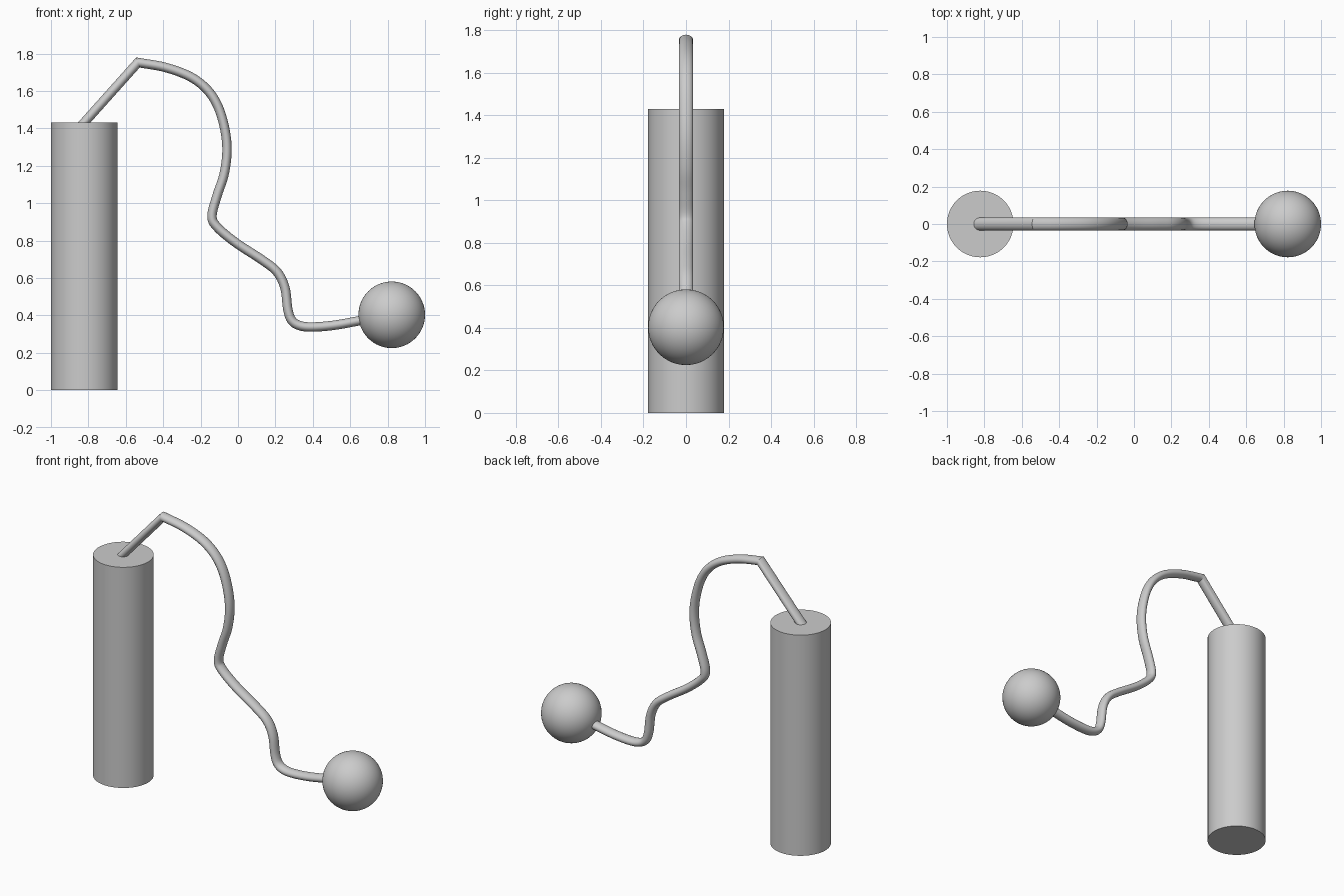
import bpy, bmesh, math
from mathutils import Vector

cube = bpy.data.objects.get("Cube")
if cube:
    bpy.data.objects.remove(cube, do_unlink=True)

grey = bpy.data.materials.new("plain_grey")
grey.use_nodes = True
colour = (0.6, 0.6, 0.6, 1)
grey.diffuse_color = colour
grey.node_tree.nodes["Principled BSDF"].inputs["Base Color"].default_value = colour

RADIUS = 0.178
HEIGHT = 1.43
END_X = 1 - RADIUS


def finish(obj, name):
    obj.name = obj.data.name = name
    obj.data.materials.append(grey)
    bpy.ops.object.select_all(action="DESELECT")
    obj.select_set(True)
    bpy.context.view_layer.objects.active = obj
    bpy.ops.object.shade_smooth_by_angle(angle=math.radians(30))


def smooth_path(points, steps=6):
    """Catmull-Rom curve through the points."""
    p = [2 * points[0] - points[1]] + points + [2 * points[-1] - points[-2]]
    path = []
    for a, b, c, d in zip(p, p[1:], p[2:], p[3:]):
        for i in range(steps):
            t = i / steps
            path.append(0.5 * (2 * b + (c - a) * t + (2 * a - 5 * b + 4 * c - d) * t ** 2
                               + (3 * b - a - 3 * c + d) * t ** 3))
    return path + [points[-1]]


def sweep(path, name, flat, deep, sides=24):
    """Oval tube along a path in the xz plane, mitred at corners."""
    bm = bmesh.new()
    rings = []
    for i, p in enumerate(path):
        before = (p - path[i - 1]).normalized() if i else None
        after = (path[i + 1] - p).normalized() if i < len(path) - 1 else before
        before = before or after
        along = (before + after).normalized()
        side = Vector((-along.y, along.x)) * flat / along.dot(after)
        ring = []
        for k in range(sides):
            a = math.tau * k / sides
            q = p + side * math.cos(a)
            ring.append(bm.verts.new((q.x, deep * math.sin(a), q.y)))
        rings.append(ring)
    for r, s in zip(rings, rings[1:]):
        for k in range(sides):
            j = (k + 1) % sides
            bm.faces.new((r[k], r[j], s[j], s[k]))
    bm.faces.new(rings[0])
    bm.faces.new(rings[-1])
    bmesh.ops.recalc_face_normals(bm, faces=bm.faces)
    mesh = bpy.data.meshes.new(name)
    bm.to_mesh(mesh)
    bm.free()
    obj = bpy.data.objects.new(name, mesh)
    bpy.context.collection.objects.link(obj)
    finish(obj, name)


# Upright column
bpy.ops.mesh.primitive_cylinder_add(vertices=64, radius=RADIUS, depth=HEIGHT,
                                    location=(-END_X, 0, HEIGHT / 2))
finish(bpy.context.object, "column")

# Ball on the free end
bpy.ops.mesh.primitive_uv_sphere_add(segments=64, ring_count=32, radius=RADIUS,
                                     location=(END_X, 0, 0.403))
finish(bpy.context.object, "ball")

# Bent cord: straight strut, sharp corner, then a winding curve into the ball
bends = [(-.535, 1.752), (-.39, 1.726), (-.257, 1.677), (-.166, 1.608), (-.107, 1.517),
         (-.07, 1.393), (-.059, 1.275), (-.075, 1.152), (-.112, 1.04), (-.139, .932),
         (-.112, .873), (-.011, .788), (.128, .697), (.209, .632), (.251, .547),
         (.267, .429), (.29, .37), (.337, .343), (.41, .338), (.52, .348),
         (.642, .37), (.75, .39)]
strut_foot = Vector((-.85, 1.4))
sweep([strut_foot] + smooth_path([Vector(b) for b in bends]), "cord", 0.025, 0.034)
